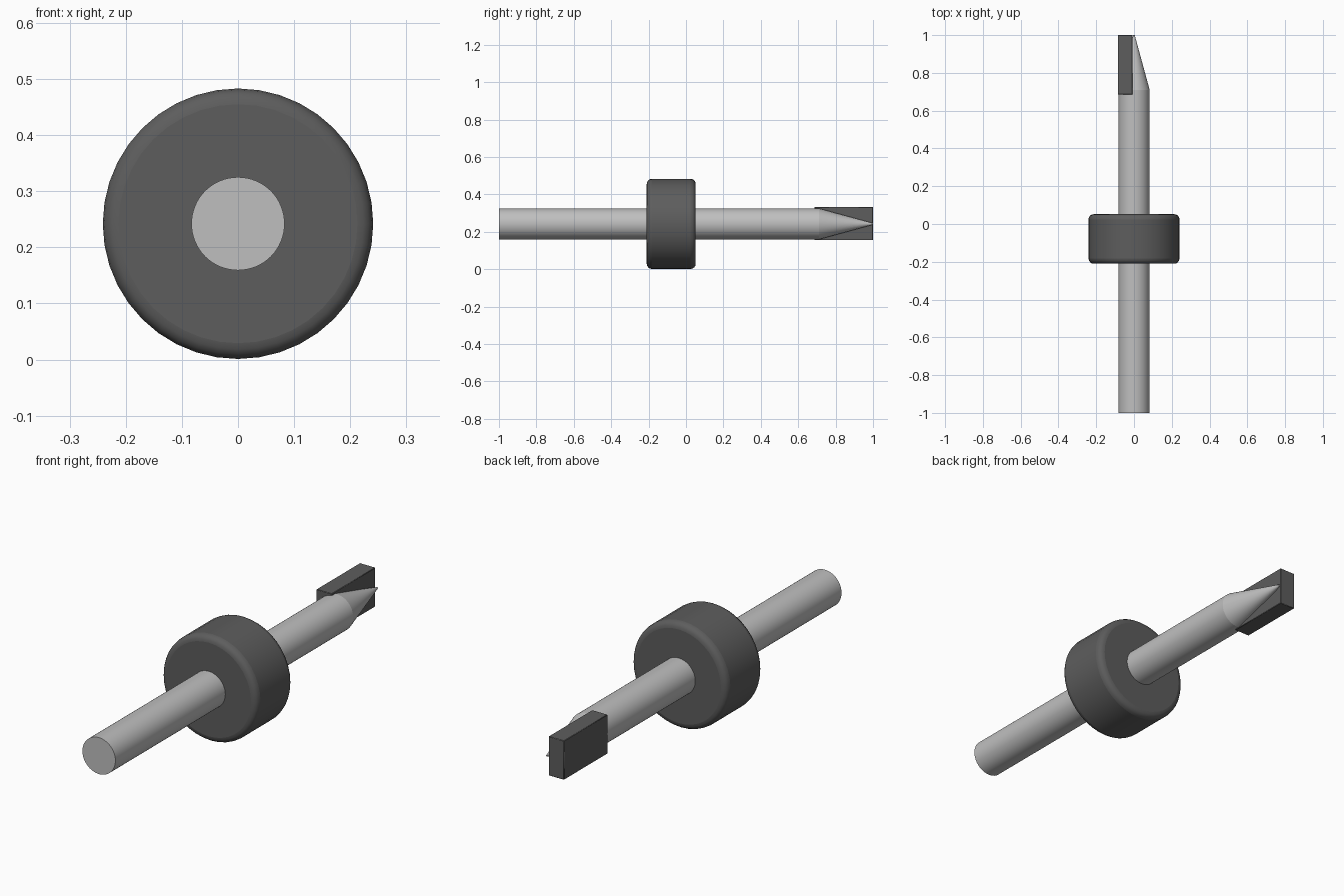
import bpy
import math

AXIS_Z = 0.242

cube = bpy.data.objects.get("Cube")
if cube:
    bpy.data.objects.remove(cube, do_unlink=True)


def make_material(name, value):
    mat = bpy.data.materials.new(name)
    mat.use_nodes = True
    color = (value, value, value, 1)
    mat.diffuse_color = color
    mat.node_tree.nodes["Principled BSDF"].inputs["Base Color"].default_value = color
    return mat


light_grey = make_material("light grey metal", 0.52)
dark_grey = make_material("dark grey", 0.11)


def finish(obj, name, mat, bevel=0, segments=1):
    obj.name = name
    obj.data.materials.append(mat)
    if bevel:
        mod = obj.modifiers.new("rounded edges", "BEVEL")
        mod.width = bevel
        mod.segments = segments
        mod.limit_method = "ANGLE"
        mod.angle_limit = math.radians(40)
    bpy.ops.object.shade_smooth_by_angle(angle=math.radians(40))


def lathe_part(name, y0, y1, r0, r1, sides, mat, bevel=0, segments=1):
    """Cylinder or cone lying along y, from y0 (radius r0) to y1 (radius r1)."""
    bpy.ops.mesh.primitive_cone_add(
        vertices=sides, radius1=r0, radius2=r1, depth=y1 - y0,
        location=(0, (y0 + y1) / 2, AXIS_Z), rotation=(-math.pi / 2, 0, 0))
    finish(bpy.context.object, name, mat, bevel, segments)


# Straight round shaft and its pointed end
lathe_part("shaft", -1, 0.71, 0.083, 0.083, 64, light_grey)
lathe_part("shaft_tip", 0.71, 1, 0.083, 0.004, 64, light_grey)

# Thick collar with rounded rims
lathe_part("collar", -0.21, 0.052, 0.241, 0.241, 40, dark_grey, 0.028, 4)

# Flat cutting plate beside the tip
bpy.ops.mesh.primitive_cube_add(size=1, location=(-0.047, 0.843, 0.244))
plate = bpy.context.object
plate.scale = (0.078, 0.314, 0.178)
bpy.ops.object.transform_apply(location=False, rotation=False, scale=True)
finish(plate, "cutting_plate", dark_grey, 0.002)
